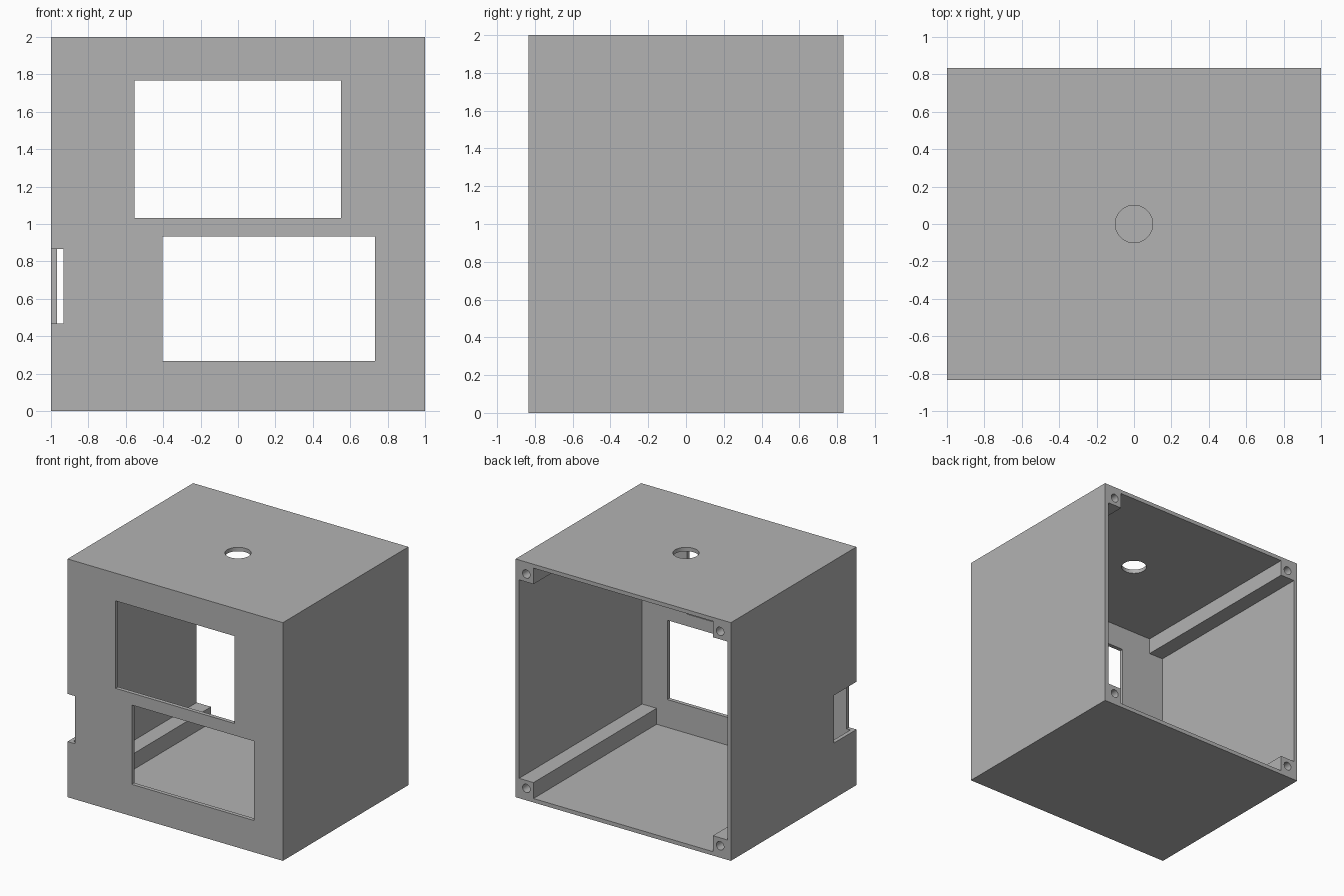
import bpy
import bmesh
from math import radians
from mathutils import Matrix, Vector

if "Cube" in bpy.data.objects:
    bpy.data.objects.remove(bpy.data.objects["Cube"], do_unlink=True)

HALF_W, HALF_D, HEIGHT = 1.0, 0.833, 2.0
WALL = 0.033          # wall thickness
POST = 0.167          # corner post size, measured from the outside
MID = HEIGHT / 2

grey = bpy.data.materials.new("plain_grey")
grey.use_nodes = True
colour = (0.45, 0.45, 0.45, 1)
grey.diffuse_color = colour
grey.node_tree.nodes["Principled BSDF"].inputs["Base Color"].default_value = colour


def make_object(name, bm):
    bmesh.ops.recalc_face_normals(bm, faces=bm.faces)
    mesh = bpy.data.meshes.new(name)
    bm.to_mesh(mesh)
    bm.free()
    mesh.materials.append(grey)
    obj = bpy.data.objects.new(name, mesh)
    bpy.context.collection.objects.link(obj)
    return obj


def box(name, low, high):
    low, high = Vector(low), Vector(high)
    bm = bmesh.new()
    bmesh.ops.create_cube(bm, size=1)
    bmesh.ops.scale(bm, vec=high - low, verts=bm.verts)
    bmesh.ops.translate(bm, vec=(low + high) / 2, verts=bm.verts)
    return make_object(name, bm)


def cylinder(name, centre, radius, depth, turn=0):
    bm = bmesh.new()
    place = Matrix.Translation(centre) @ Matrix.Rotation(radians(turn), 4, "X")
    bmesh.ops.create_cone(bm, cap_ends=True, segments=48, radius1=radius,
                          radius2=radius, depth=depth, matrix=place)
    return make_object(name, bm)


def cavity(name):
    # Cross-shaped section: the notched corners leave the four posts standing
    a, b = 1 - WALL, 1 - POST
    quarter = [(a, b), (b, b), (b, a)]
    section = []
    for _ in range(4):
        section += quarter
        quarter = [(-z, x) for x, z in quarter]
    bm = bmesh.new()
    face = bm.faces.new([bm.verts.new((x, WALL - HALF_D, MID + z))
                         for x, z in section])
    grown = bmesh.ops.extrude_face_region(bm, geom=[face])["geom"]
    moved = [v for v in grown if isinstance(v, bmesh.types.BMVert)]
    bmesh.ops.translate(bm, vec=(0, 2 * HALF_D, 0), verts=moved)
    return make_object(name, bm)


# Outer block of the case
case = box("case", (-HALF_W, -HALF_D, 0), (HALF_W, HALF_D, HEIGHT))

front, inside = -HALF_D - 0.1, -HALF_D + 0.1
cutters = [
    # Hollow interior, open at the back
    cavity("interior_cutter"),
    # Front windows
    box("upper_window_cutter", (-0.553, front, 1.033), (0.55, inside, 1.767)),
    box("lower_window_cutter", (-0.403, front, 0.267), (0.733, inside, 0.933)),
    # Side slot wrapping round the front corner
    box("side_slot_cutter", (-1.1, front, 0.467), (-0.933, -0.535, 0.867)),
    # Round hole in the top
    cylinder("top_hole_cutter", (0, 0, HEIGHT), 0.1, 0.2),
]
# Screw holes in the back ends of the posts
for x in (-0.9, 0.9):
    for z in (-0.9, 0.9):
        cutters.append(cylinder("screw_hole_cutter", (x, HALF_D, MID + z),
                                0.035, 0.6, 90))

for cutter in cutters:
    cutter.hide_render = True
    cut = case.modifiers.new("cut", "BOOLEAN")
    cut.operation = "DIFFERENCE"
    cut.solver = "EXACT"
    cut.object = cutter

bpy.ops.object.select_all(action="DESELECT")
case.select_set(True)
bpy.context.view_layer.objects.active = case
for modifier in list(case.modifiers):
    bpy.ops.object.modifier_apply(modifier=modifier.name)
for cutter in cutters:
    bpy.data.objects.remove(cutter, do_unlink=True)

bpy.ops.object.shade_smooth_by_angle(angle=radians(30))
